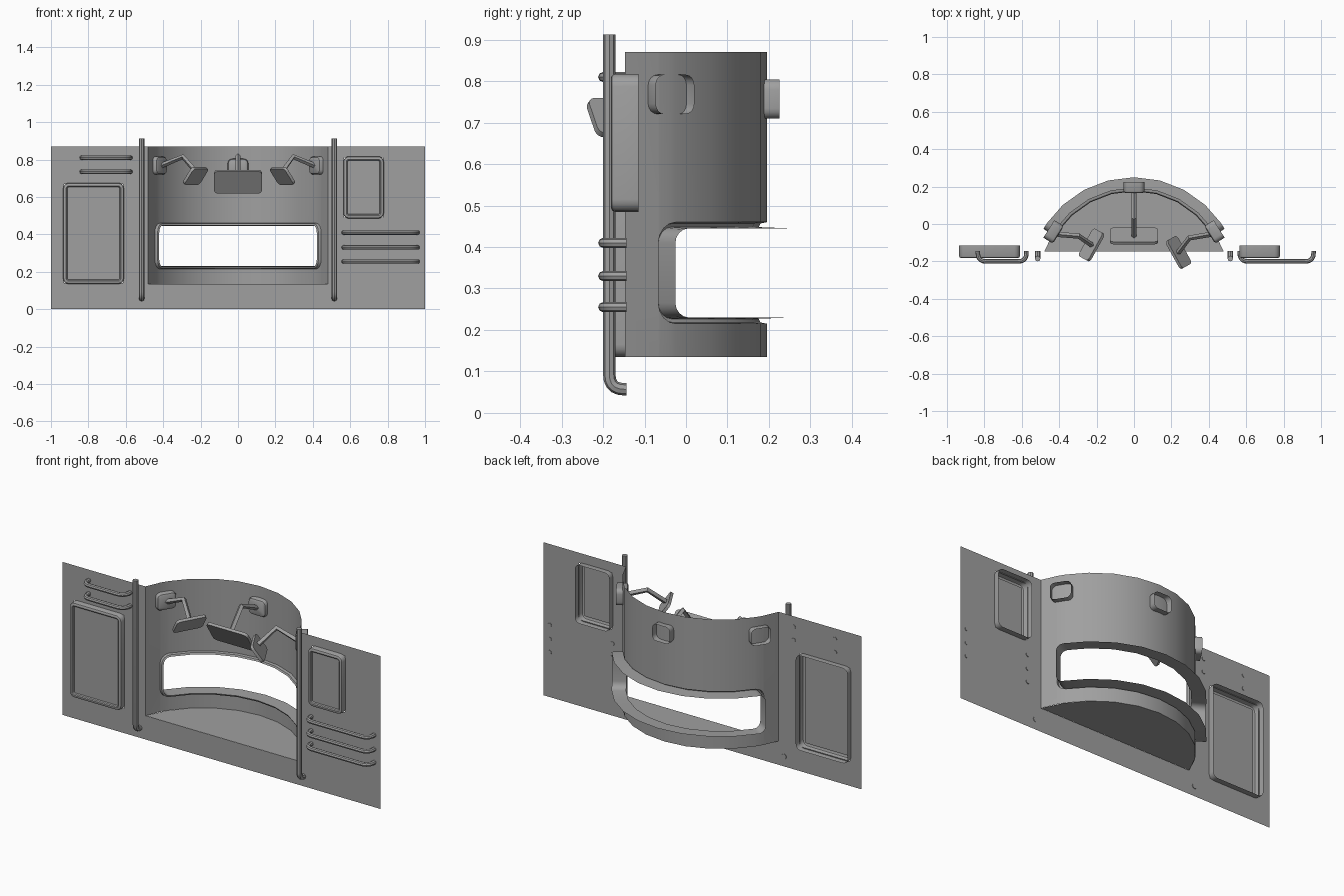
import bpy, bmesh
from math import sin, cos, pi, radians
from mathutils import Vector, Matrix

if "Cube" in bpy.data.objects:
    bpy.data.objects.remove(bpy.data.objects["Cube"])

grey = bpy.data.materials.new("mid_grey")
grey.use_nodes = True
grey.diffuse_color = (0.35, 0.35, 0.35, 1)
grey.node_tree.nodes["Principled BSDF"].inputs["Base Color"].default_value = (0.35, 0.35, 0.35, 1)

PANEL_Y, TOP, FLOOR, HALF = -0.147, 0.87, 0.135, 0.48
R, CY = 0.508, -0.313            # radius and centre of the curved wall
SWEEP = radians(70.9)


def add(name, mesh, smooth=True):
    mesh.materials.clear()
    mesh.materials.append(grey)
    ob = bpy.data.objects.new(name, mesh)
    bpy.context.collection.objects.link(ob)
    if smooth:
        bpy.ops.object.select_all(action="DESELECT")
        ob.select_set(True)
        bpy.context.view_layer.objects.active = ob
        bpy.ops.object.shade_smooth_by_angle(angle=radians(32))
    return ob


def from_bmesh(name, bm, smooth=True, recalc=True):
    bmesh.ops.remove_doubles(bm, verts=bm.verts, dist=0.0001)
    if recalc:
        bmesh.ops.recalc_face_normals(bm, faces=bm.faces)
    mesh = bpy.data.meshes.new(name)
    bm.to_mesh(mesh)
    bm.free()
    return add(name, mesh, smooth)


def face(bm, points):
    return bm.faces.new([bm.verts.new(p) for p in points])


def bridge(bm, a, b):
    for i in range(len(a)):
        j = (i + 1) % len(a)
        face(bm, (a[i], a[j], b[j], b[i]))


def rounded_rect(w, h, r, y, steps=4):
    pts = []
    for k, (sx, sz) in enumerate(((1, 1), (-1, 1), (-1, -1), (1, -1))):
        for s in range(steps + 1):
            t = (k + s / steps) * pi / 2
            pts.append(Vector((sx * (w / 2 - r) + r * cos(t), y, sz * (h / 2 - r) + r * sin(t))))
    return pts


def shell(name, w, h, r, profile, matrix):
    """Rounded rectangular shell, open at the back and capped at the front."""
    bm = bmesh.new()
    loops = [[matrix @ p for p in rounded_rect(w - 2 * i, h - 2 * i, max(r - i, 0.004), y)]
             for i, y in profile]
    for a, b in zip(loops, loops[1:]):
        bridge(bm, a, b)
    face(bm, loops[-1])
    return from_bmesh(name, bm)


def tube(name, points, radius, bend=0.0, res=2):
    pts = [Vector(p) for p in points]
    path = [pts[0]]
    for a, p, b in zip(pts, pts[1:], pts[2:]):
        s, e = p + (a - p).normalized() * bend, p + (b - p).normalized() * bend
        n = 5 if bend else 0
        path += [s.lerp(p, i / n).lerp(p.lerp(e, i / n), i / n) for i in range(n + 1)] if n else [p]
    path.append(pts[-1])
    cu = bpy.data.curves.new(name, "CURVE")
    cu.dimensions = "3D"
    cu.bevel_depth, cu.bevel_resolution, cu.use_fill_caps = radius, res, True
    sp = cu.splines.new("POLY")
    sp.points.add(len(path) - 1)
    for q, p in zip(sp.points, path):
        q.co = (*p, 1)
    tmp = bpy.data.objects.new(name + "_path", cu)
    bpy.context.collection.objects.link(tmp)
    dg = bpy.context.evaluated_depsgraph_get()
    mesh = bpy.data.meshes.new_from_object(tmp.evaluated_get(dg))
    bpy.data.objects.remove(tmp)
    return add(name, mesh)


# Front panel: a thin sheet with the alcove and two hatch openings left out
holes = [(-HALF, HALF, FLOOR, TOP), (-0.93, -0.615, 0.14, 0.67), (0.568, 0.775, 0.49, 0.812)]
xs = sorted({-1, 1} | {x for h in holes for x in h[:2]})
zs = sorted({0, TOP} | {z for h in holes for z in h[2:]})
bm = bmesh.new()
for x0, x1 in zip(xs, xs[1:]):
    for z0, z1 in zip(zs, zs[1:]):
        if not any(a <= x0 and x1 <= b and c <= z0 and z1 <= d for a, b, c, d in holes):
            face(bm, [(x, PANEL_Y, z) for x, z in ((x0, z0), (x1, z0), (x1, z1), (x0, z1))])
from_bmesh("front_panel", bm, False, False)


# Curved alcove wall with a rounded window slot
def on_arc(u, z, radius=R):
    return Vector((radius * sin(u), CY + radius * cos(u), z))


WIN_LO, WIN_HI, WIN_U, WIN_R = 0.215, 0.46, radians(61), 0.05


def window_columns(inset=0.0):
    """Columns (angle, low z, high z) across the window."""
    r, uc = WIN_R - inset, WIN_U - WIN_R / R
    cols = [(SWEEP * i / 5, WIN_LO + inset, WIN_HI - inset) for i in range(4)]
    for s in range(5):
        t = s * pi / 8
        drop = r * (1 - cos(t))
        cols.append((uc + r * sin(t) / R, WIN_LO + inset + drop, WIN_HI - inset - drop))
    return [(-u, a, b) for u, a, b in reversed(cols[1:])] + cols


def window_loop(inset, radius):
    cols = window_columns(inset)
    return [on_arc(u, a, radius) for u, a, b in cols] + [on_arc(u, b, radius) for u, a, b in reversed(cols)]


bm = bmesh.new()
cols = window_columns()
cols = [(-SWEEP, *cols[0][1:])] + cols + [(SWEEP, *cols[-1][1:])]
for i, (c, d) in enumerate(zip(cols, cols[1:])):
    left, right = (FLOOR, c[1], c[2], TOP), (FLOOR, d[1], d[2], TOP)
    for k in range(3):
        if k == 1 and 0 < i < len(cols) - 2:
            continue
        face(bm, (on_arc(c[0], left[k]), on_arc(d[0], right[k]),
                  on_arc(d[0], right[k + 1]), on_arc(c[0], left[k + 1])))
from_bmesh("alcove_wall", bm)

# Window surround: raised lip inside, deep flange outside
bm = bmesh.new()
rings = [window_loop(i, r) for i, r in ((0, R), (0.003, R - 0.015), (0.012, R - 0.02), (0.015, R + 0.055))]
for a, b in zip(rings, rings[1:]):
    bridge(bm, a, b)
from_bmesh("window_surround", bm)

# Alcove floor
bm = bmesh.new()
face(bm, [on_arc(SWEEP * i / 5, FLOOR) for i in range(5, -6, -1)])
from_bmesh("alcove_floor", bm, False, False)

# Hatches on the panel
HATCH = [(0, 0.032), (0, -0.024), (0.003, -0.031), (0.009, -0.034),
         (0.016, -0.034), (0.021, -0.03), (0.023, -0.02)]
for name, x0, x1, z0, z1 in (("large_hatch", -0.935, -0.61, 0.135, 0.675),
                             ("small_hatch", 0.563, 0.78, 0.485, 0.817)):
    shell(name, x1 - x0, z1 - z0, 0.03, HATCH,
          Matrix.Translation(((x0 + x1) / 2, PANEL_Y, (z0 + z1) / 2)))

# Grab handles and upright poles
BACK = PANEL_Y + 0.003
for side, x0, x1, heights in (("right", -0.835, -0.575, (0.81, 0.735)),
                              ("left", 0.565, 0.96, (0.41, 0.33, 0.255))):
    for n, z in enumerate(heights):
        tube(f"{side}_grab_handle_{n + 1}",
             [(x0, BACK, z), (x0, -0.2, z), (x1, -0.2, z), (x1, BACK, z)], 0.012, 0.045)
for side, s in (("left", 1), ("right", -1)):
    x = s * 0.515
    tube(side + "_pole", [(x, BACK, 0.057), (x, -0.185, 0.057), (x, -0.185, 0.912)], 0.015, 0.036)

# Mirrors: wall mount, jointed arm and tilted plate
MOUNT = [(0, 0.03), (0, -0.018), (0.004, -0.026), (0.012, -0.03)]


def mirror(name, u, mount_z, elbow, centre, size, tilt, turn):
    place = Matrix.Translation(on_arc(u, mount_z)) @ Matrix.Rotation(-u, 4, "Z")
    shell(name + "_mount", 0.11, 0.095, 0.025, MOUNT, place)
    rot = Matrix.Rotation(turn, 4, "Z") @ Matrix.Rotation(tilt, 4, "X")
    centre = Vector(centre)
    joint = centre + rot @ Vector((0, 0.012, 0.02))
    tube(name + "_arm", [on_arc(u, mount_z, R - 0.025), elbow, joint], 0.014, 0, 0)
    bm = bmesh.new()
    front, back = [[centre + rot @ p for p in rounded_rect(*size, 0.02, y)] for y in (-0.008, 0.008)]
    bridge(bm, front, back)
    face(bm, front)
    face(bm, back)
    from_bmesh(name + "_plate", bm)


mirror("centre_mirror", 0, 0.757, (0, 0.03, 0.82), (0, -0.064, 0.682), (0.256, 0.14), radians(33), 0)
mirror("left_mirror", radians(57.8), 0.768, (0.295, -0.075, 0.815), (0.238, -0.152, 0.712),
       (0.17, 0.105), radians(35), radians(-61))
mirror("right_mirror", radians(-57.8), 0.768, (-0.295, -0.065, 0.815), (-0.227, -0.112, 0.712),
       (0.17, 0.105), radians(35), radians(61))
